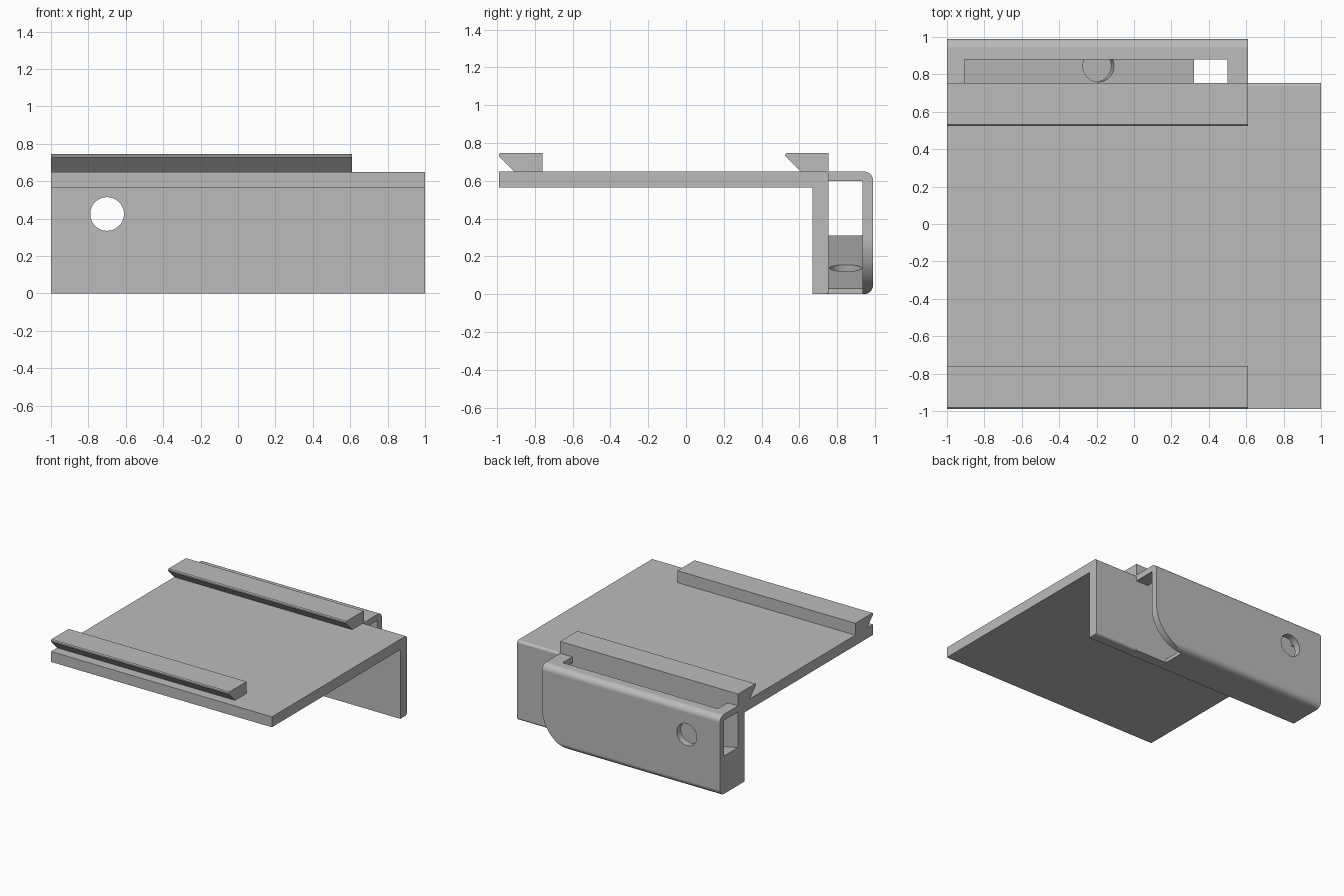
import bpy, bmesh, math
from mathutils import Matrix

cube = bpy.data.objects.get("Cube")
if cube:
    bpy.data.objects.remove(cube)

grey = bpy.data.materials.new("plain grey")
grey.use_nodes = True
COLOUR = (0.5, 0.5, 0.5, 1)
grey.diffuse_color = COLOUR
grey.node_tree.nodes["Principled BSDF"].inputs["Base Color"].default_value = COLOUR


def make_object(name, bm):
    bmesh.ops.recalc_face_normals(bm, faces=bm.faces)
    mesh = bpy.data.meshes.new(name)
    bm.to_mesh(mesh)
    bm.free()
    mesh.materials.append(grey)
    obj = bpy.data.objects.new(name, mesh)
    bpy.context.collection.objects.link(obj)
    return obj


def prism(name, outline, axis, start, end):
    """Extrude a (y, z) outline along x, or an (x, z) outline along y."""
    def place(p, d):
        return (d, p[0], p[1]) if axis == "x" else (p[0], d, p[1])
    bm = bmesh.new()
    a = [bm.verts.new(place(p, start)) for p in outline]
    b = [bm.verts.new(place(p, end)) for p in outline]
    bm.faces.new(a)
    bm.faces.new(b)
    for i in range(len(a)):
        j = (i + 1) % len(a)
        bm.faces.new((a[i], a[j], b[j], b[i]))
    return make_object(name, bm)


def box(name, x, y, z):
    return prism(name, [(y[0], z[0]), (y[1], z[0]), (y[1], z[1]), (y[0], z[1])], "x", *x)


def cylinder(name, centre, radius, depth, rotation):
    bm = bmesh.new()
    bmesh.ops.create_cone(bm, cap_ends=True, segments=48, radius1=radius, radius2=radius,
                          depth=depth, matrix=Matrix.Translation(centre) @ rotation)
    return make_object(name, bm)


def arc(cx, cz, r, start, end, steps=8):
    angles = [math.radians(start + (end - start) * i / steps) for i in range(steps + 1)]
    return [(cx + r * math.cos(t), cz + r * math.sin(t)) for t in angles]


def combine(target, tool, operation):
    mod = target.modifiers.new("combine", "BOOLEAN")
    mod.operation, mod.solver, mod.object = operation, "EXACT", tool
    evaluated = target.evaluated_get(bpy.context.evaluated_depsgraph_get())
    mesh = bpy.data.meshes.new_from_object(evaluated)
    target.modifiers.clear()
    target.data = mesh
    bpy.data.objects.remove(tool)


def smooth(obj):
    bpy.ops.object.select_all(action="DESELECT")
    obj.select_set(True)
    bpy.context.view_layer.objects.active = obj
    bpy.ops.object.shade_smooth_by_angle(angle=math.radians(30))
    obj.modifiers.new("even shading", "WEIGHTED_NORMAL").keep_sharp = True


FRONT, WALL, BACK, TOP = -0.99, 0.755, 0.99, 0.65
LEFT_END = 0.61

# Plate with a wall turned down at the back, edges slightly rounded
bracket_profile = ([(FRONT, 0.565), (0.67, 0.565), (0.67, 0)]
                   + arc(WALL - 0.02, 0.02, 0.02, -90, 0)
                   + arc(WALL - 0.02, TOP - 0.02, 0.02, 0, 90)
                   + [(FRONT, TOP)])
bracket = prism("bracket", bracket_profile, "x", -1, 1)

# Rounded channel block behind the wall
channel_profile = ([(0.7, 0)] + arc(BACK - 0.05, 0.05, 0.05, -90, 0)
                   + arc(BACK - 0.05, TOP - 0.05, 0.05, 0, 90) + [(0.7, TOP)])
combine(bracket, prism("channel", channel_profile, "x", -1, LEFT_END), "UNION")

# Hollow with a sloping floor that stops short of the left end
floor_end, slope = 0.32, 0.212
hollow = [(-1.1, 0.6), (0.7, 0.6), (0.7, -0.1), (floor_end, -0.1), (floor_end, 0.03),
          (-1.1, 0.03 + slope * (floor_end + 1.1))]
combine(bracket, prism("hollow", hollow, "y", WALL, 0.935), "DIFFERENCE")

# Large round on the lower left corner of the back wall
r = LEFT_END - floor_end
corner = arc(floor_end, r, r, -90, 0, 20) + [(0.8, r), (0.8, -0.1), (floor_end, -0.1)]
combine(bracket, prism("corner", corner, "y", WALL, 1.1), "DIFFERENCE")

# Slot in the channel roof
combine(bracket, box("slot", (-0.905, 0.5), (WALL, 0.88), (0.55, 0.8)), "DIFFERENCE")

# Round hole through both walls
combine(bracket, cylinder("wall_hole", (-0.7, 0.8, 0.425), 0.09, 0.8,
                          Matrix.Rotation(math.pi / 2, 4, "X")), "DIFFERENCE")

# Shallow round pocket square to the sloping floor
pocket_x = -0.19
combine(bracket, cylinder("pocket", (pocket_x, 0.845, 0.03 + slope * (floor_end - pocket_x)),
                          0.085, 0.14, Matrix.Rotation(math.atan(slope), 4, "Y")), "DIFFERENCE")
smooth(bracket)

# Undercut rails along the front and back of the plate
for name, y in (("front_rail", FRONT), ("back_rail", 0.525)):
    rail = [(y + 0.08, TOP), (y + 0.23, TOP), (y + 0.23, 0.747), (y + 0.008, 0.747),
            (y, 0.74), (y, 0.73)]
    smooth(prism(name, rail, "x", -1, LEFT_END))
